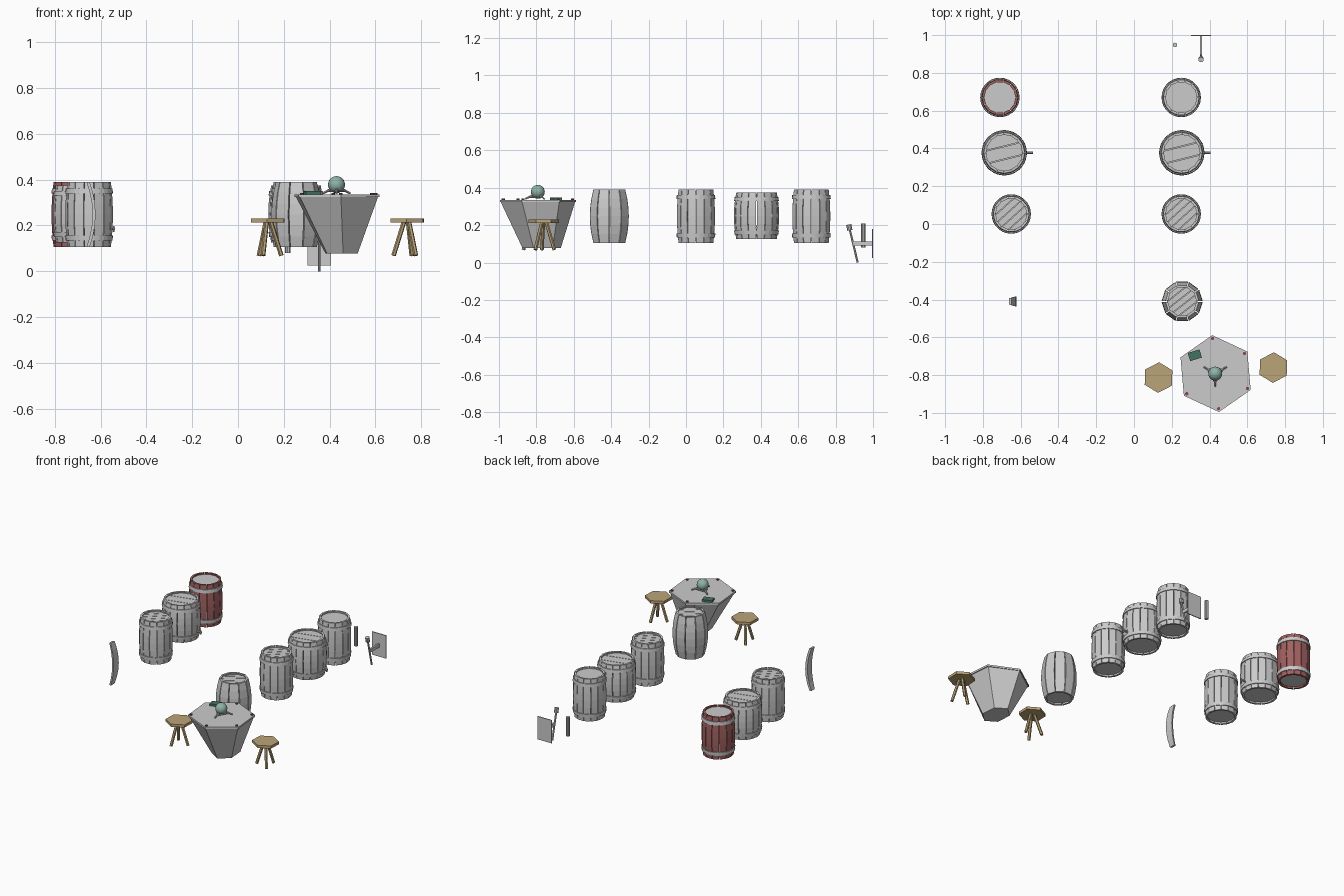
import bpy, bmesh
from math import sin, cos, pi, radians, acos
from mathutils import Vector

if "Cube" in bpy.data.objects:
    bpy.data.objects.remove(bpy.data.objects["Cube"])


def material(name, rgb):
    m = bpy.data.materials.new(name)
    m.diffuse_color = (*rgb, 1)
    m.use_nodes = True
    m.node_tree.nodes["Principled BSDF"].inputs["Base Color"].default_value = m.diffuse_color
    return m


RED = material("red_paint", (0.36, 0.12, 0.12))
WOOD = material("light_wood", (0.50, 0.37, 0.19))
GREEN = material("green_glass", (0.27, 0.45, 0.39))
DARK = material("dark_green", (0.06, 0.17, 0.12))
STUD = material("dark_red", (0.25, 0.06, 0.08))


def finish(bm, name, mat=None, smooth=False):
    bmesh.ops.recalc_face_normals(bm, faces=bm.faces[:])
    for f in bm.faces:
        f.smooth = smooth
    me = bpy.data.meshes.new(name)
    bm.to_mesh(me)
    bm.free()
    ob = bpy.data.objects.new(name, me)
    bpy.context.collection.objects.link(ob)
    if mat:
        me.materials.append(mat)
    return ob


def loft(bm, rings, closed=False):
    """Skin equal-length rings; caps the ends unless closed on itself."""
    vs = [[bm.verts.new(p) for p in r] for r in rings]
    pairs = list(zip(vs, vs[1:])) + ([(vs[-1], vs[0])] if closed else [])
    n = len(vs[0])
    for a, b in pairs:
        for i in range(n):
            j = (i + 1) % n
            bm.faces.new((a[i], a[j], b[j], b[i]))
    if not closed:
        bm.faces.new(vs[0])
        bm.faces.new(vs[-1])


def ngon(c, rx, ry, n, rot=0.0):
    return [Vector(c) + Vector((rx * cos(rot + 2 * pi * i / n), ry * sin(rot + 2 * pi * i / n), 0))
            for i in range(n)]


def rod(bm, a, b, r, n=6):
    a, b = Vector(a), Vector(b)
    q = (b - a).to_track_quat('Z', 'Y')
    loft(bm, [[p + q @ v for v in ngon((0, 0, 0), r, r, n, pi / n)] for p in (a, b)])


def box(name, c, s, rz=0.0, mat=None):
    bm = bmesh.new()
    bmesh.ops.create_cube(bm, size=1)
    for v in bm.verts:
        v.co = Vector((v.co.x * s[0], v.co.y * s[1], v.co.z * s[2]))
    ob = finish(bm, name, mat)
    ob.location, ob.rotation_euler = c, (0, 0, rz)
    return ob


def bulge(t, r_end, r_mid):
    return r_end + (r_mid - r_end) * (1 - (2 * t - 1) ** 2)


def stave(bm, x, y, z0, z1, r_end, r_mid, ang, half, thick=0.013):
    rings = []
    for i in range(7):
        t = i / 6
        r = bulge(t, r_end, r_mid)
        ring = []
        for rr, s in ((r, -1), (r, 1), (r - thick, 1), (r - thick, -1)):
            a = ang + s * half
            ring.append((x + rr * cos(a), y + rr * sin(a), z0 + (z1 - z0) * t))
        rings.append(ring)
    loft(bm, rings)


def plank_lid(bm, x, y, z, r, planks, rot, gap=0.003, thick=0.012):
    """Round lid cut into parallel planks."""
    if planks == 1:
        loft(bm, [ngon((x, y, z + d), r, r, 24) for d in (0, thick)])
        return
    for k in range(planks):
        u0 = -r + 2 * r * k / planks + (gap / 2 if k else 0)
        u1 = -r + 2 * r * (k + 1) / planks - (gap / 2 if k < planks - 1 else 0)
        a0, a1 = acos(max(-1, u0 / r)), acos(min(1, u1 / r))
        angs = [a1 + (a0 - a1) * (i + .02) / 6.04 for i in range(7)]
        pts = [(r * cos(a), r * sin(a)) for a in angs]
        pts += [(u, -w) for u, w in reversed(pts)]
        # plank runs along rot, stacked across it
        flat = [(x + w * cos(rot) - u * sin(rot), y + w * sin(rot) + u * cos(rot)) for u, w in pts]
        loft(bm, [[(px, py, z + d) for px, py in flat] for d in (0, thick)])


def barrel(name, x, y, z0, z1, r_end, r_mid, n=14, planks=1, rot=0.0, hoops=True,
           mat=None, spigot=False):
    # staves
    bm = bmesh.new()
    for i in range(n):
        stave(bm, x, y, z0, z1, r_end, r_mid, 2 * pi * (i + .5) / n, pi / n * 0.93)
    finish(bm, name + "_staves", mat)
    # lids
    bm = bmesh.new()
    plank_lid(bm, x, y, z1 - 0.022, r_end - 0.008, planks, rot)
    plank_lid(bm, x, y, z0 + 0.012, r_end - 0.008, 1, 0)
    finish(bm, name + "_lids")
    # metal hoops
    if hoops:
        bm = bmesh.new()
        for t0, t1 in ((.10, .18), (.82, .90)):
            rings = []
            for t, off in ((t0, .004), (t1, .004), (t1, -.006), (t0, -.006)):
                r = bulge(t, r_end, r_mid) + off
                rings.append(ngon((x, y, z0 + (z1 - z0) * t), r, r, 2 * n))
            loft(bm, rings, closed=True)
        finish(bm, name + "_hoops")
    # tap on the +x side
    if spigot:
        bm = bmesh.new()
        rod(bm, (x + r_mid - .015, y, .185), (x + r_mid + .03, y, .185), .006, 8)
        rod(bm, (x + r_mid + .024, y, .17), (x + r_mid + .024, y, .197), .004, 8)
        finish(bm, name + "_tap")


# two rows of barrels
for side, xs, mat in (("left", (-.71, -.687, -.65), RED), ("right", (.25, .253, .25), None)):
    barrel(side + "_back_barrel", xs[0], .67, .105, .39, .095, .104, mat=mat)
    barrel(side + "_keg", xs[1], .377, .125, .375, .108, .121, n=16, planks=3,
           rot=radians(14), spigot=True)
    barrel(side + "_front_barrel", xs[2], .053, .105, .39, .095, .104, planks=5, rot=radians(42))
barrel("unbound_barrel", .255, -.41, .105, .39, .089, .109, n=10, planks=5,
       rot=radians(38), hoops=False)

# loose curved stave
bm = bmesh.new()
stave(bm, -.725, -.41, .105, .39, .08, .107, 0, radians(15), .014)
finish(bm, "loose_stave")

# table: tapered hexagonal body under a thin top
TX, TY, ROT = .432, -.792, radians(95)
bm = bmesh.new()
loft(bm, [ngon((.452, -.772, .078), .078, .103, 6, ROT), ngon((TX, TY, .325), .198, .2, 6, ROT)])
finish(bm, "table_body")
bm = bmesh.new()
loft(bm, [ngon((TX, TY, z), .205, .204, 6, ROT) for z in (.323, .335)])
finish(bm, "table_top")
bm = bmesh.new()
for i, p in enumerate(ngon((TX, TY, .332), .186, .186, 6, ROT)):
    if i != 1:
        rod(bm, p, p + Vector((0, 0, .009)), .009, 8)
finish(bm, "table_studs", STUD)

# orb on a three-legged stand
OX, OY = .43, -.792
bm = bmesh.new()
feet = ngon((OX, OY, .340), .068, .068, 3, radians(30))
tops = ngon((OX, OY, .358), .03, .03, 3, radians(30))
mids = ngon((OX, OY, .349), .05, .05, 3, radians(30))
for i in range(3):
    rod(bm, feet[i], tops[i], .005)
    rod(bm, mids[i], mids[(i + 1) % 3], .004)
finish(bm, "orb_stand")
bm = bmesh.new()
bmesh.ops.create_uvsphere(bm, u_segments=20, v_segments=12, radius=.037)
bmesh.ops.translate(bm, verts=bm.verts[:], vec=(OX, OY, .378))
finish(bm, "orb", GREEN, True)

# book
box("book", (.322, -.695, .342), (.065, .045, .014), radians(17), DARK)

# stools: hexagonal seat, three splayed legs
for name, x, y, rot in (("left", .13, -.813, 10), ("right", .738, -.76, 190)):
    bm = bmesh.new()
    loft(bm, [ngon((x, y, z), .083, .081, 6, radians(88)) for z in (.212, .23)])
    finish(bm, name + "_stool_seat", WOOD)
    bm = bmesh.new()
    for a, b in zip(ngon((x, y, .214), .014, .014, 3, radians(rot)),
                    ngon((x, y, .068), .06, .06, 3, radians(rot))):
        rod(bm, a, b, .010)
    finish(bm, name + "_stool_legs", WOOD)

# wall panel with bracket and knobbed lever, plus a loose peg
box("lever_panel", (.355, .997, .103), (.104, .006, .155))
box("lever_bracket", (.355, .945, .102), (.012, .105, .022))
bm = bmesh.new()
rod(bm, (.355, .918, .0), (.355, .872, .19), .006, 8)
finish(bm, "lever_shaft")
bm = bmesh.new()
rod(bm, (.355, .876, .172), (.355, .870, .203), .014, 10)
finish(bm, "lever_knob")
bm = bmesh.new()
rod(bm, (.217, .948, .08), (.217, .948, .208), .012, 10)
finish(bm, "loose_peg")
